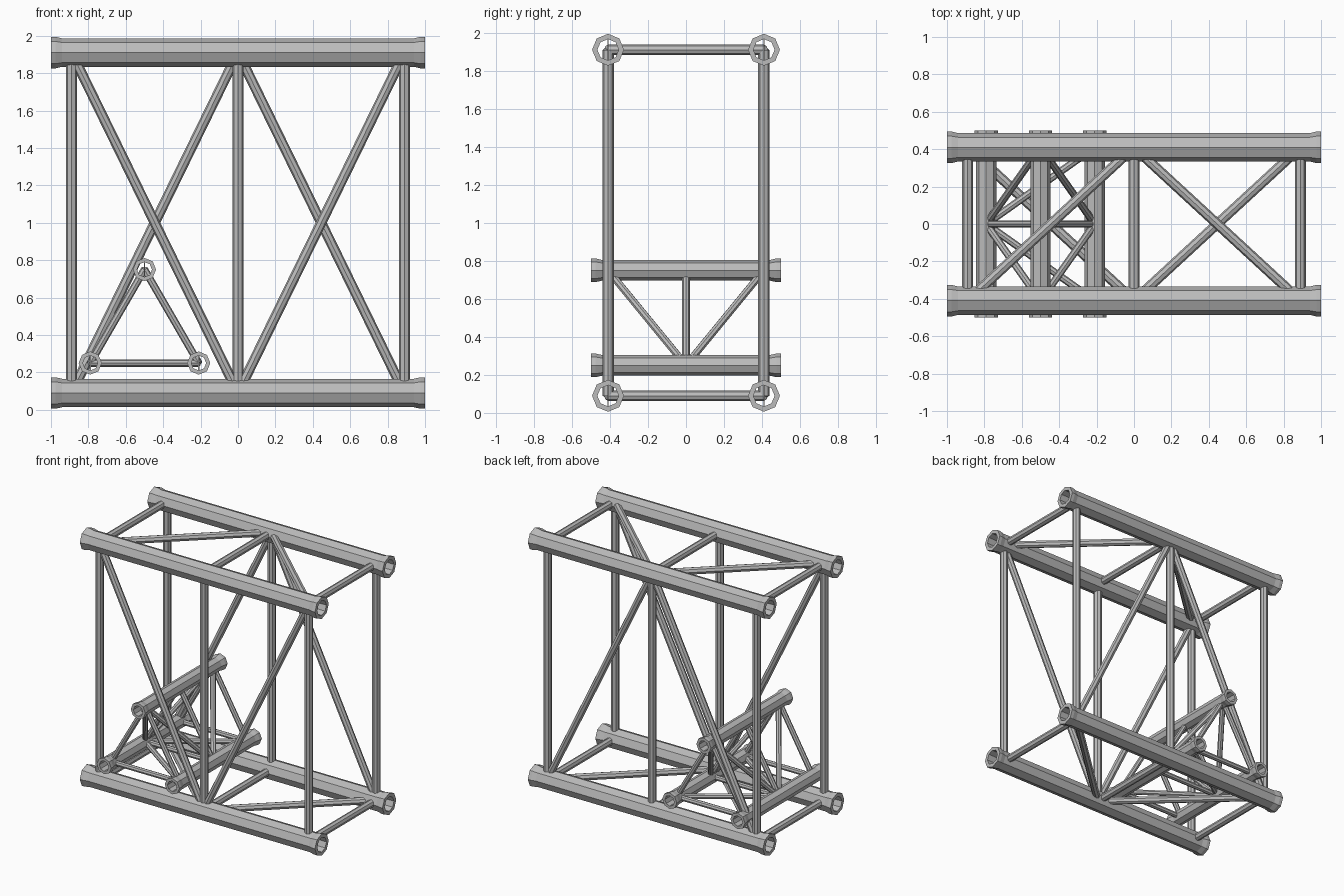
import bpy, bmesh, math
from mathutils import Vector, Matrix

cube = bpy.data.objects.get("Cube")
if cube:
    bpy.data.objects.remove(cube, do_unlink=True)

metal = bpy.data.materials.new("grey_metal")
metal.use_nodes = True
GREY = (0.5, 0.5, 0.5, 1)
metal.diffuse_color = GREY
metal.node_tree.nodes["Principled BSDF"].inputs["Base Color"].default_value = GREY
SIDES = 8


def finish(name, bm):
    bmesh.ops.recalc_face_normals(bm, faces=bm.faces)
    mesh = bpy.data.meshes.new(name)
    bm.to_mesh(mesh)
    bm.free()
    mesh.materials.append(metal)
    obj = bpy.data.objects.new(name, mesh)
    bpy.context.collection.objects.link(obj)
    return obj


def aim(a, b):
    """Matrix at the middle of a-b with local z along it."""
    a, b = Vector(a), Vector(b)
    rot = (b - a).to_track_quat('Z', 'Y').to_matrix().to_4x4()
    return Matrix.Translation((a + b) / 2) @ rot


def strut(name, a, b, radius):
    bm = bmesh.new()
    bmesh.ops.create_cone(bm, cap_ends=True, segments=SIDES, radius1=radius,
                          radius2=radius, depth=(Vector(b) - Vector(a)).length,
                          matrix=aim(a, b))
    finish(name, bm)


def chord(name, a, b, body, flare, bore):
    """Hollow eight-sided tube with flared ends and a thin inner web."""
    half = (Vector(b) - Vector(a)).length / 2
    lip, neck = half - 0.025, half - 0.06
    profile = [(bore, -half), (flare, -half), (flare, -lip), (body, -neck),
               (body, neck), (flare, lip), (flare, half), (bore, half)]
    bm = bmesh.new()
    rings = []
    for r, z in profile:
        rings.append([bm.verts.new((r * math.cos(t), r * math.sin(t), z))
                      for t in (math.tau * i / SIDES for i in range(SIDES))])
    for k, ring in enumerate(rings):
        nxt = rings[(k + 1) % len(rings)]
        for i in range(SIDES):
            j = (i + 1) % SIDES
            bm.faces.new((ring[i], ring[j], nxt[j], nxt[i]))
    bm.transform(aim(a, b))
    finish(name, bm)

    # Upright web inside the bore
    bm = bmesh.new()
    bmesh.ops.create_cube(bm, size=1)
    along_x = abs(b[0] - a[0]) > abs(b[1] - a[1])
    size = (2 * neck, 0.006, 2 * bore) if along_x else (0.006, 2 * neck, 2 * bore)
    bm.transform(Matrix.Translation((Vector(a) + Vector(b)) / 2)
                 @ Matrix.Diagonal((*size, 1)))
    finish(name + "_web", bm)


# Large box truss
Y, LOW, HIGH, END, R = 0.41, 0.09, 1.91, 0.89, 0.03
for side, y in (("front", -Y), ("back", Y)):
    for level, z in (("lower", LOW), ("upper", HIGH)):
        chord(f"{side}_{level}_chord", (-1, y, z), (1, y, z), 0.076, 0.084, 0.056)
    for x in (-END, 0, END):
        strut(f"{side}_upright", (x, y, LOW), (x, y, HIGH), R)

for x in (-END, 0, END):
    for z in (LOW, HIGH):
        strut("cross_bar", (x, -Y, z), (x, Y, z), R * 0.95)

for x in (-END, END):
    strut("front_diagonal", (0, -Y, LOW), (x, -Y, HIGH), R * 0.9)
    strut("back_diagonal", (0, Y, HIGH), (x, Y, LOW), R * 0.9)
    strut("top_diagonal", (0, Y, HIGH), (x, -Y, HIGH), R * 0.9)
    strut("bottom_diagonal", (0, -Y, LOW), (x, Y, LOW), R * 0.9)

# Small triangular truss running front to back
APEX, LEFT, RIGHT = (-0.5, 0.75), (-0.79, 0.25), (-0.21, 0.25)
r = 0.02


def at(corner, y):
    return (corner[0], y, corner[1])


for name, c in (("apex", APEX), ("outer", LEFT), ("inner", RIGHT)):
    chord(f"small_{name}_chord", at(c, -0.5), at(c, 0.5), 0.054, 0.062, 0.04)

for a, b in ((LEFT, APEX), (RIGHT, APEX), (LEFT, RIGHT)):
    for y in (-Y, 0, Y):
        strut("small_frame_bar", at(a, y), at(b, y), r)
    for y in (-Y, Y):
        strut("small_diagonal", at(a, 0), at(b, y), r)
